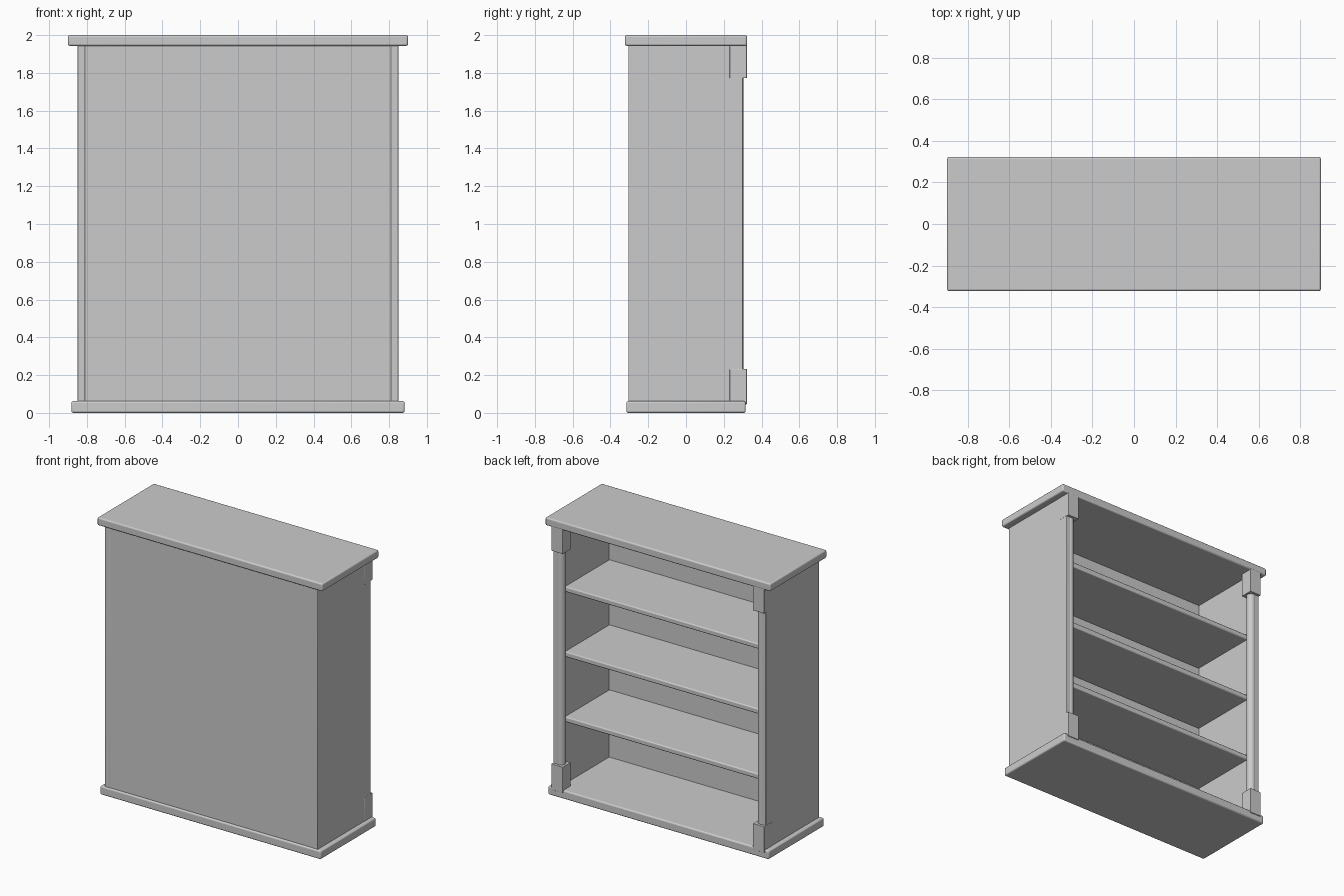
import bpy

if "Cube" in bpy.data.objects:
    bpy.data.objects.remove(bpy.data.objects["Cube"])


def smooth(ob):
    bpy.ops.object.select_all(action='DESELECT')
    ob.select_set(True)
    bpy.context.view_layer.objects.active = ob
    bpy.ops.object.shade_smooth_by_angle()


def box(name, x, y, z, bevel=0.0):
    """Box from (min, max) ranges, with optional rounded edges."""
    bpy.ops.mesh.primitive_cube_add(size=1, location=[sum(r) / 2 for r in (x, y, z)])
    ob = bpy.context.object
    ob.name = name
    ob.scale = [r[1] - r[0] for r in (x, y, z)]
    bpy.ops.object.transform_apply(location=False, rotation=False, scale=True)
    if bevel:
        mod = ob.modifiers.new("rounded_edges", 'BEVEL')
        mod.width = bevel
        mod.segments = 3
        smooth(ob)
    return ob


# Top and base slabs
box("top_slab", (-0.9, 0.9), (-0.323, 0.323), (1.943, 2.0), 0.01)
box("base_slab", (-0.882, 0.882), (-0.316, 0.316), (0.0, 0.062), 0.01)

# Board closing the front side
box("closing_board", (-0.81, 0.81), (-0.302, -0.28), (0.055, 1.95))

# Shelves
for i in range(3):
    z = 0.53 + 0.47 * i
    box(f"shelf_{i + 1}", (-0.812, 0.812), (-0.285, 0.23), (z - 0.019, z + 0.019), 0.008)

for side, s in (("left", -1), ("right", 1)):
    # Side panel
    box(f"{side}_panel", sorted((s * 0.81, s * 0.85)), (-0.305, 0.302), (0.055, 1.95), 0.004)

    # Square blocks at the column ends
    for end, z in (("lower", (0.045, 0.232)), ("upper", (1.772, 1.95))):
        box(f"{side}_{end}_block", sorted((s * 0.76, s * 0.851)), (0.231, 0.322), z, 0.002)

    # Round column
    bpy.ops.mesh.primitive_cylinder_add(vertices=32, radius=0.031, depth=1.6,
                                        location=(s * 0.805, 0.274, 1.0))
    bpy.context.object.name = f"{side}_column"
    smooth(bpy.context.object)
